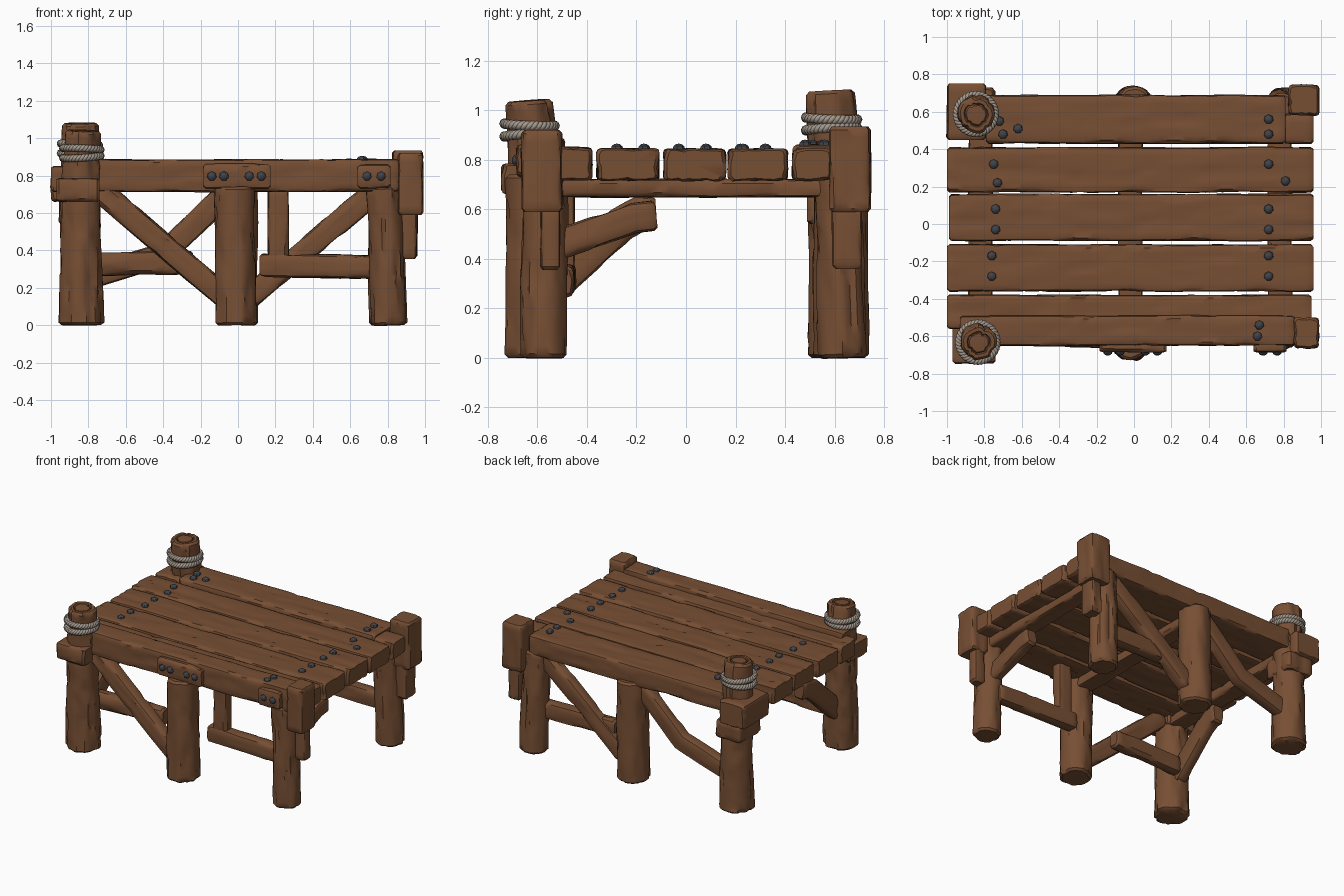
import bpy, bmesh, math
from mathutils import Vector, noise

if "Cube" in bpy.data.objects:
    bpy.data.objects.remove(bpy.data.objects["Cube"])

def material(name, rgb):
    m = bpy.data.materials.new(name)
    m.diffuse_color = (*rgb, 1)
    m.use_nodes = True
    m.node_tree.nodes["Principled BSDF"].inputs["Base Color"].default_value = m.diffuse_color
    return m

WOOD = material("brown wood", (0.185, 0.078, 0.034))
ROPE = material("pale rope", (0.36, 0.31, 0.26))
IRON = material("dark iron", (0.05, 0.055, 0.065))
count = 0

def finish(bm, name, mat, angle=40):
    bmesh.ops.recalc_face_normals(bm, faces=bm.faces)
    me = bpy.data.meshes.new(name)
    bm.to_mesh(me)
    bm.free()
    me.materials.append(mat)
    ob = bpy.data.objects.new(name, me)
    bpy.context.collection.objects.link(ob)
    bpy.ops.object.select_all(action='DESELECT')
    ob.select_set(True)
    bpy.context.view_layer.objects.active = ob
    bpy.ops.object.shade_smooth_by_angle(angle=math.radians(angle))
    return ob

def rect_section(w, h, r=0.018, step=0.028):
    """Rounded rectangle with extra points along the sides for the grain."""
    out = []
    corners = [(w/2-r, h/2-r, 0), (-w/2+r, h/2-r, 90), (-w/2+r, -h/2+r, 180), (w/2-r, -h/2+r, 270)]
    for i, (cx, cy, a) in enumerate(corners):
        for k in range(3):
            t = math.radians(a + k * 45)
            out.append(Vector((cx + r*math.cos(t), cy + r*math.sin(t))))
        nx, ny, na = corners[(i + 1) % 4]
        t = math.radians(na)
        end, start = Vector((nx + r*math.cos(t), ny + r*math.sin(t))), out[-1].copy()
        n = max(1, round((end - start).length / step))
        out += [start.lerp(end, j / n) for j in range(1, n)]
    return out

def round_section(r, n=28):
    return [Vector((r*math.cos(2*math.pi*i/n), r*math.sin(2*math.pi*i/n))) for i in range(n)]

def timber(name, path, section, amp=0.006, bevel=0.014, rings=False, step=0.045):
    """Sweep a section along a path of (x, y, z, scale) with carved grain."""
    global count
    count += 1
    seed = Vector((count * 7.3, count * 3.1, 0))
    pts = [(Vector(p[:3]), p[3] if len(p) > 3 else 1.0) for p in path]
    line = []
    for (a, sa), (b, sb) in zip(pts, pts[1:]):
        n = max(2, round((b - a).length / step))
        line += [(a.lerp(b, i/n), sa + (sb - sa)*i/n) for i in range(n)]
    line.append(pts[-1])
    k = 1 - bevel / max(q.length for q in section)
    # stations along the path: (point, scale)
    d0 = (line[1][0] - line[0][0]).normalized()
    d1 = (line[-1][0] - line[-2][0]).normalized()
    st = [(line[0][0], line[0][1]*k), (line[0][0] + d0*bevel, line[0][1])] + line[1:-1]
    e, es = line[-1]
    st += [(e - d1*bevel, es), (e, es*k)]
    if rings:   # growth ring groove on the cut end
        st += [(e, es*.66), (e - d1*.014, es*.6), (e - d1*.002, es*.52), (e, es*.2)]
    bm = bmesh.new()
    loops = []
    for i, (p, sc) in enumerate(st):
        if i < 2:
            d = d0
        elif i >= len(line) - 1:
            d = d1
        else:
            d = (st[i+1][0] - st[i-1][0]).normalized()
        ref = Vector((0, 1, 0)) if abs(d.z) > 0.95 else Vector((0, 0, 1))
        u = d.cross(ref).normalized()
        v = u.cross(d)
        s = (p - line[0][0]).length
        wob = 0.35*amp*Vector((noise.noise(seed + Vector((s*3, 0, 5))), noise.noise(seed + Vector((s*3, 9, 5)))))
        ring = []
        for q in section:
            n = noise.noise(seed + Vector((q.x*18, q.y*18, s*3.5)))
            g = noise.noise(seed + Vector((q.x*30, q.y*30, s*2 + 40)))
            disp = amp*n - (amp*1.1 if abs(g) < 0.07 else 0)
            w = q*sc + q.normalized()*disp*min(1, sc) + wob
            ring.append(bm.verts.new(p + u*w.x + v*w.y))
        loops.append(ring)
    m = len(section)
    for a, b in zip(loops, loops[1:]):
        for i in range(m):
            bm.faces.new((a[i], a[(i+1) % m], b[(i+1) % m], b[i]))
    for ring, p in ((loops[0], st[0][0]), (loops[-1], st[-1][0])):
        c = bm.verts.new(p)
        for i in range(m):
            bm.faces.new((ring[i], ring[(i+1) % m], c))
    return finish(bm, name, WOOD)

def box(name, x0, x1, y0, y1, z0, z1, axis='x', **kw):
    """Rounded timber block filling the given bounds, grain along an axis."""
    cx, cy, cz = (x0+x1)/2, (y0+y1)/2, (z0+z1)/2
    if axis == 'x':
        return timber(name, [(x0, cy, cz), (x1, cy, cz)], rect_section(y1-y0, z1-z0), **kw)
    if axis == 'y':
        return timber(name, [(cx, y0, cz), (cx, y1, cz)], rect_section(x1-x0, z1-z0), **kw)
    return timber(name, [(cx, cy, z0), (cx, cy, z1)], rect_section(x1-x0, y1-y0), **kw)

def nail(name, loc, front=False):
    bm = bmesh.new()
    bmesh.ops.create_uvsphere(bm, u_segments=7, v_segments=6, radius=0.026)
    for v in bm.verts:
        v.co.z *= 0.8
        if front:
            v.co = Vector((v.co.x, -v.co.z, v.co.y))
        v.co += Vector(loc)
    finish(bm, name, IRON, 30)

def rope(name, cx, cy, cz, R, tilt, strands=3, turns=12):
    """Ring of twisted strands."""
    bm = bmesh.new()
    n, m = 112, 6
    for k in range(strands):
        def center(i):
            a = 2*math.pi*i/n
            t = a*turns + 2*math.pi*k/strands
            r = R + 0.010*math.cos(t)
            return Vector((cx + r*math.cos(a), cy + r*math.sin(a), cz + 0.010*math.sin(t) + tilt*math.cos(a - 0.8)))
        loops = []
        for i in range(n):
            p, d = center(i), (center(i+1) - center(i-1)).normalized()
            u = d.cross(Vector((0, 0, 1))).normalized()
            v = u.cross(d)
            loops.append([bm.verts.new(p + 0.0115*(u*math.cos(2*math.pi*j/m) + v*math.sin(2*math.pi*j/m))) for j in range(m)])
        for i in range(n):
            a, b = loops[i], loops[(i+1) % n]
            for j in range(m):
                bm.faces.new((a[j], a[(j+1) % m], b[(j+1) % m], b[j]))
    finish(bm, name, ROPE, 80)

# deck planks
box("deck_plank_back", -0.79, 0.81, 0.43, 0.69, 0.715, 0.86)
box("deck_plank_2", -1.0, 0.96, 0.17, 0.41, 0.715, 0.845)
box("deck_plank_3", -0.99, 0.96, -0.09, 0.16, 0.715, 0.845)
box("deck_plank_4", -1.0, 0.96, -0.36, -0.11, 0.715, 0.845)
box("deck_plank_front", -1.0, 0.95, -0.56, -0.38, 0.715, 0.85)
box("front_fascia", -0.93, 0.86, -0.65, -0.49, 0.715, 0.887)
box("back_right_end_block", 0.80, 0.96, 0.43, 0.59, 0.715, 0.845)

# cross beams under the deck
for name, x in (("left", -0.82), ("middle", -0.02), ("right", 0.78)):
    box(f"cross_beam_{name}", x-0.065, x+0.065, -0.56, 0.56, 0.65, 0.722, 'y')

# posts
P = round_section(0.1)
timber("front_left_post", [(-0.84, -0.608, 0, 1.2), (-0.84, -0.61, 0.7, 1.05), (-0.83, -0.635, 1.04, 0.96)], P, 0.011, rings=True)
timber("back_left_post", [(-0.84, 0.61, 0, 1.18), (-0.84, 0.605, 0.7, 1.05), (-0.845, 0.585, 1.08, 0.99)], P, 0.011, rings=True)
timber("front_middle_post", [(-0.01, -0.62, 0, 1.12), (-0.02, -0.62, 0.74, 1.05)], P, 0.009)
timber("back_middle_post", [(-0.01, 0.625, 0, 1.12), (0.0, 0.625, 0.74, 1.08)], P, 0.009)
timber("front_right_post", [(0.805, -0.575, 0, 0.93), (0.78, -0.57, 0.74, 0.92)], P, 0.009)
timber("back_right_post", [(0.80, 0.635, 0, 1.0), (0.785, 0.61, 0.74, 0.92)], P, 0.009)

# caps and collars around the left posts
box("front_left_cap", -0.97, -0.74, -0.745, -0.52, 0.66, 0.785)
box("back_left_cap", -1.0, -0.79, 0.45, 0.75, 0.66, 0.835, 'y')
box("back_left_collar", -0.955, -0.74, 0.49, 0.73, 0.54, 0.67, 'z')

# corner blocks and hanging pegs on the right
box("front_right_block", 0.855, 0.99, -0.665, -0.50, 0.59, 0.92, 'z')
box("back_right_block", 0.825, 0.99, 0.58, 0.745, 0.59, 0.935, 'z')
box("front_right_peg", 0.87, 0.955, -0.588, -0.508, 0.355, 0.62, 'z')
box("back_right_peg", 0.87, 0.96, 0.59, 0.71, 0.36, 0.62, 'z')

# fascia plates
box("middle_plate", -0.185, 0.175, -0.685, -0.63, 0.73, 0.862)
box("right_plate", 0.64, 0.815, -0.685, -0.63, 0.73, 0.862)

# braces, rails and strut
B = rect_section(0.09, 0.125, 0.025)
timber("front_left_brace", [(-0.74, -0.60, 0.72), (-0.06, -0.62, 0.14)], B)
timber("back_right_brace", [(0.05, 0.62, 0.14), (0.74, 0.61, 0.72)], B)
timber("back_left_brace", [(-0.07, 0.62, 0.70), (-0.40, 0.62, 0.38), (-0.80, 0.62, 0.25)], B)
timber("front_left_rail", [(-0.80, -0.50, 0.325), (-0.24, -0.50, 0.335)], B)
timber("front_right_rail", [(0.115, -0.49, 0.32), (0.78, -0.50, 0.31)], B)
timber("back_right_rail", [(0.14, 0.60, 0.32), (0.78, 0.60, 0.31)], B)
timber("front_strut", [(0.215, -0.49, 0.30), (0.215, -0.49, 0.73)], rect_section(0.11, 0.08, 0.02))
timber("right_gusset", [(0.79, -0.54, 0.45), (0.79, -0.28, 0.54), (0.79, -0.21, 0.565), (0.79, -0.12, 0.575)], B)
timber("left_gusset", [(-0.84, -0.56, 0.27), (-0.84, -0.26, 0.54), (-0.84, -0.19, 0.58), (-0.84, -0.12, 0.585)], rect_section(0.09, 0.14, 0.025))

# ropes round the left posts
for i, (dz, t) in enumerate(((0, 0.008), (0.042, -0.006))):
    rope(f"front_rope_{i+1}", -0.835, -0.632, 0.90 + dz, 0.101, t)
    rope(f"back_rope_{i+1}", -0.845, 0.588, 0.925 + dz, 0.103, t)

# nails on the deck and plates
deck = [(-.75, .32), (-.73, .22), (-.74, .08), (-.74, -.03), (-.76, -.17), (-.76, -.28), (.72, .32),
        (.81, .23), (.72, .08), (.72, -.03), (.72, -.17), (.72, -.28)]
raised = [(.72, .56), (.72, .48), (-.72, .55), (-.70, .48), (-.62, .51)]
for i, (x, y) in enumerate(deck + raised):
    nail(f"deck_nail_{i+1}", (x, y, 0.845 if i < len(deck) else 0.861))
for i, (x, y) in enumerate([(.67, -.54), (.66, -.60)]):
    nail(f"fascia_nail_{i+1}", (x, y, 0.884))
for i, x in enumerate((-.14, -.075, .06, .125, .69, .765)):
    nail(f"plate_nail_{i+1}", (x, -0.683, 0.797), True)
